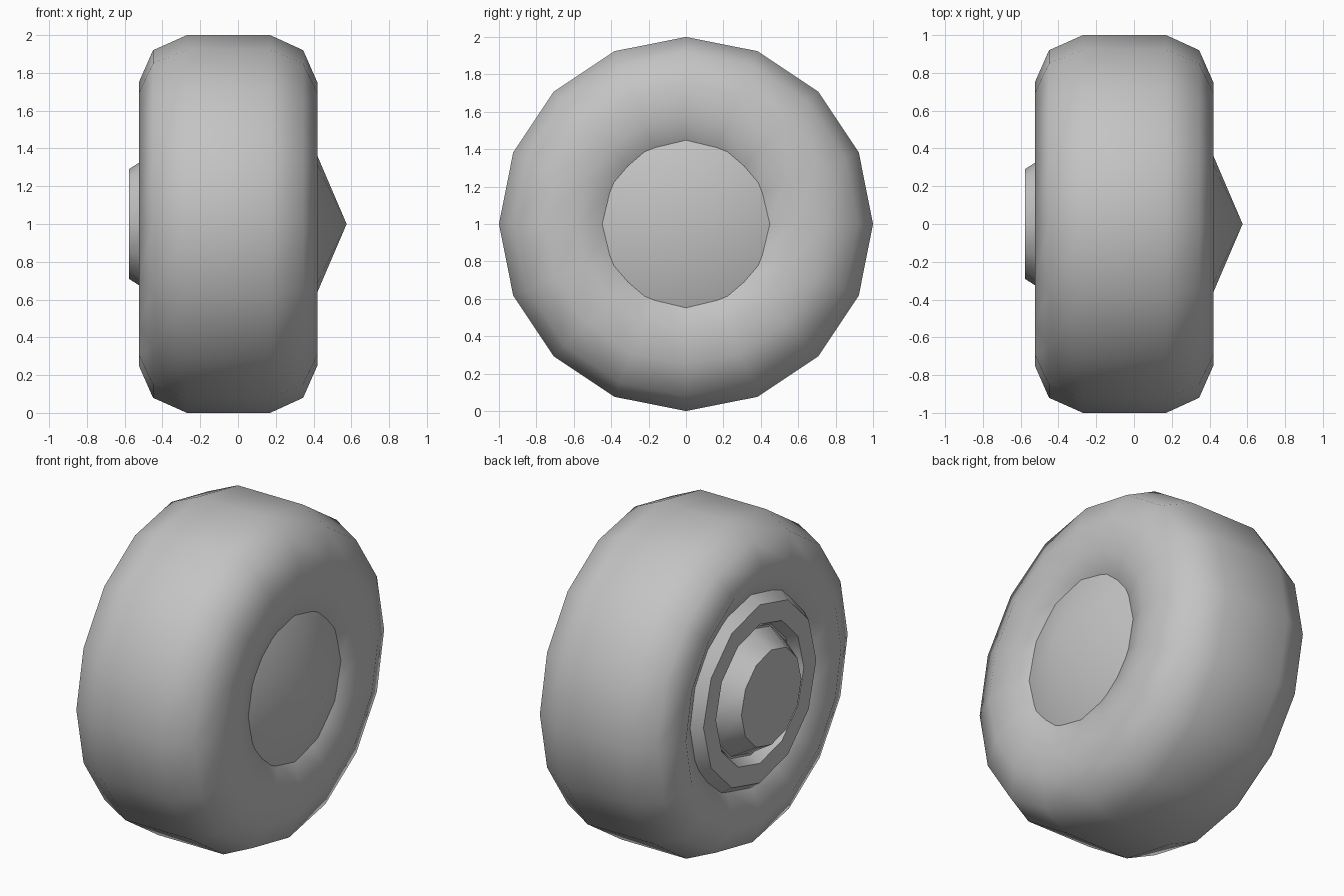
import bpy, bmesh, math

cube = bpy.data.objects.get("Cube")
if cube:
    bpy.data.objects.remove(cube, do_unlink=True)

grey = bpy.data.materials.new("plain_grey")
grey.use_nodes = True
colour = (0.55, 0.55, 0.55, 1)
grey.diffuse_color = colour
grey.node_tree.nodes["Principled BSDF"].inputs["Base Color"].default_value = colour


def lathe(name, profile, sides, angle, closed=False):
    """Spin (x, radius) points around the axle, a line along x at z = 1."""
    bm = bmesh.new()
    rings = []
    for x, r in profile:
        if r == 0:
            rings.append([bm.verts.new((x, 0, 1))] * sides)
        else:
            turns = [2 * math.pi * i / sides for i in range(sides)]
            rings.append([bm.verts.new((x, r * math.sin(a), 1 + r * math.cos(a)))
                          for a in turns])
    pairs = list(zip(rings, rings[1:]))
    if closed:
        pairs.append((rings[-1], rings[0]))
    for a, b in pairs:
        for i in range(sides):
            j = (i + 1) % sides
            corners = list(dict.fromkeys((a[i], a[j], b[j], b[i])))
            bm.faces.new(corners)
    bmesh.ops.recalc_face_normals(bm, faces=bm.faces)
    mesh = bpy.data.meshes.new(name)
    bm.to_mesh(mesh)
    bm.free()
    mesh.materials.append(grey)
    obj = bpy.data.objects.new(name, mesh)
    bpy.context.collection.objects.link(obj)
    bpy.ops.object.select_all(action='DESELECT')
    obj.select_set(True)
    bpy.context.view_layer.objects.active = obj
    bpy.ops.object.shade_smooth_by_angle(angle=math.radians(angle))
    return obj


# Tyre: rounded shoulders, shallow dish on +x, deeper recess on -x
lathe("tyre", [
    (-0.27, 1.0), (0.17, 1.0), (0.345, 0.92), (0.42, 0.75),
    (0.42, 0.58), (0.375, 0.42), (0.25, 0.32),
    (-0.3, 0.4), (-0.43, 0.57), (-0.525, 0.75), (-0.45, 0.92),
], 16, 60, closed=True)

# Cone cap on the +x side
lathe("cone_cap", [(0.575, 0), (0.335, 0.56), (0.3, 0)], 12, 40)

# Stepped hub on the -x side: boss, groove, raised ring, sloped wall
lathe("hub", [
    (-0.578, 0), (-0.578, 0.29), (-0.44, 0.378), (-0.44, 0.39),
    (-0.5, 0.425), (-0.5, 0.545), (-0.4, 0.62), (-0.3, 0),
], 12, 40)
